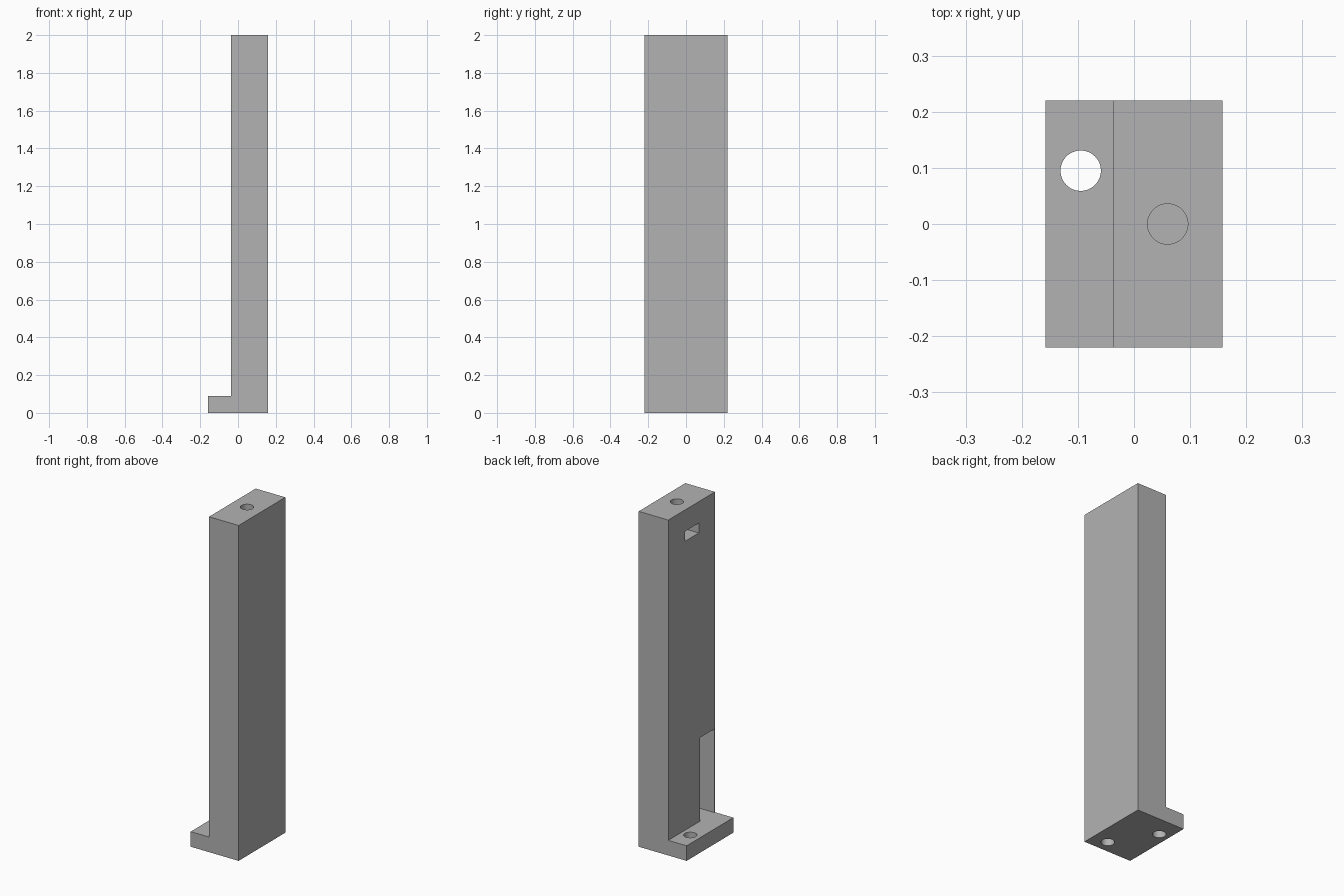
import bpy
import bmesh
from mathutils import Matrix, Vector

cube = bpy.data.objects.get("Cube")
if cube:
    bpy.data.objects.remove(cube, do_unlink=True)

# Main sizes
X0, X1 = -0.158, 0.158      # foot toe and column outer face
FACE = -0.037               # column face above the foot
HALF = 0.22                 # half depth in y
FOOT = 0.09                 # foot thickness
TOP = 2.0
MID = 0.06                  # middle of the column in x
RADIUS = 0.036              # screw holes

grey = bpy.data.materials.new("mid grey")
grey.use_nodes = True
colour = (0.45, 0.45, 0.45, 1)
grey.diffuse_color = colour
grey.node_tree.nodes["Principled BSDF"].inputs["Base Color"].default_value = colour


def make_object(name, bm):
    bmesh.ops.recalc_face_normals(bm, faces=bm.faces)
    mesh = bpy.data.meshes.new(name)
    bm.to_mesh(mesh)
    bm.free()
    mesh.materials.append(grey)
    obj = bpy.data.objects.new(name, mesh)
    bpy.context.collection.objects.link(obj)
    return obj


def box(name, low, high):
    low, high = Vector(low), Vector(high)
    bm = bmesh.new()
    place = Matrix.Translation((low + high) / 2) @ Matrix.Diagonal((*(high - low), 1))
    bmesh.ops.create_cube(bm, size=1, matrix=place)
    return make_object(name, bm)


def hole(name, x, y, z0, z1):
    bm = bmesh.new()
    bmesh.ops.create_cone(bm, cap_ends=True, segments=48, radius1=RADIUS,
                          radius2=RADIUS, depth=z1 - z0,
                          matrix=Matrix.Translation((x, y, (z0 + z1) / 2)))
    return make_object(name, bm)


# L-shaped bracket: side profile extruded along y
bm = bmesh.new()
profile = [(X0, 0), (X1, 0), (X1, TOP), (FACE, TOP), (FACE, FOOT), (X0, FOOT)]
face = bm.faces.new([bm.verts.new((x, -HALF, z)) for x, z in profile])
extruded = bmesh.ops.extrude_face_region(bm, geom=[face])
bmesh.ops.translate(bm, vec=(0, 2 * HALF, 0),
                    verts=[v for v in extruded["geom"] if isinstance(v, bmesh.types.BMVert)])
bracket = make_object("column_with_foot", bm)

# Pockets and screw holes
cutters = [
    box("nut_slot", (FACE - 0.05, -0.068, 1.813), (0.125, 0.064, 1.872)),
    box("screw_access_pocket", (FACE - 0.05, -0.214, FOOT), (0.13, -0.077, 0.588)),
    hole("top_hole", MID, 0, 1.84, TOP + 0.1),
    hole("foot_hole", -0.095, 0.095, -0.1, FOOT + 0.1),
    hole("pocket_hole", MID, -0.145, -0.1, FOOT + 0.1),
]
bpy.ops.object.select_all(action="DESELECT")
bracket.select_set(True)
bpy.context.view_layer.objects.active = bracket
for cutter in cutters:
    cutter.hide_render = True
    cut = bracket.modifiers.new(cutter.name, "BOOLEAN")
    cut.operation = "DIFFERENCE"
    cut.solver = "EXACT"
    cut.object = cutter
    bpy.ops.object.modifier_apply(modifier=cut.name)
    bpy.data.objects.remove(cutter, do_unlink=True)

bpy.ops.object.shade_smooth_by_angle()
